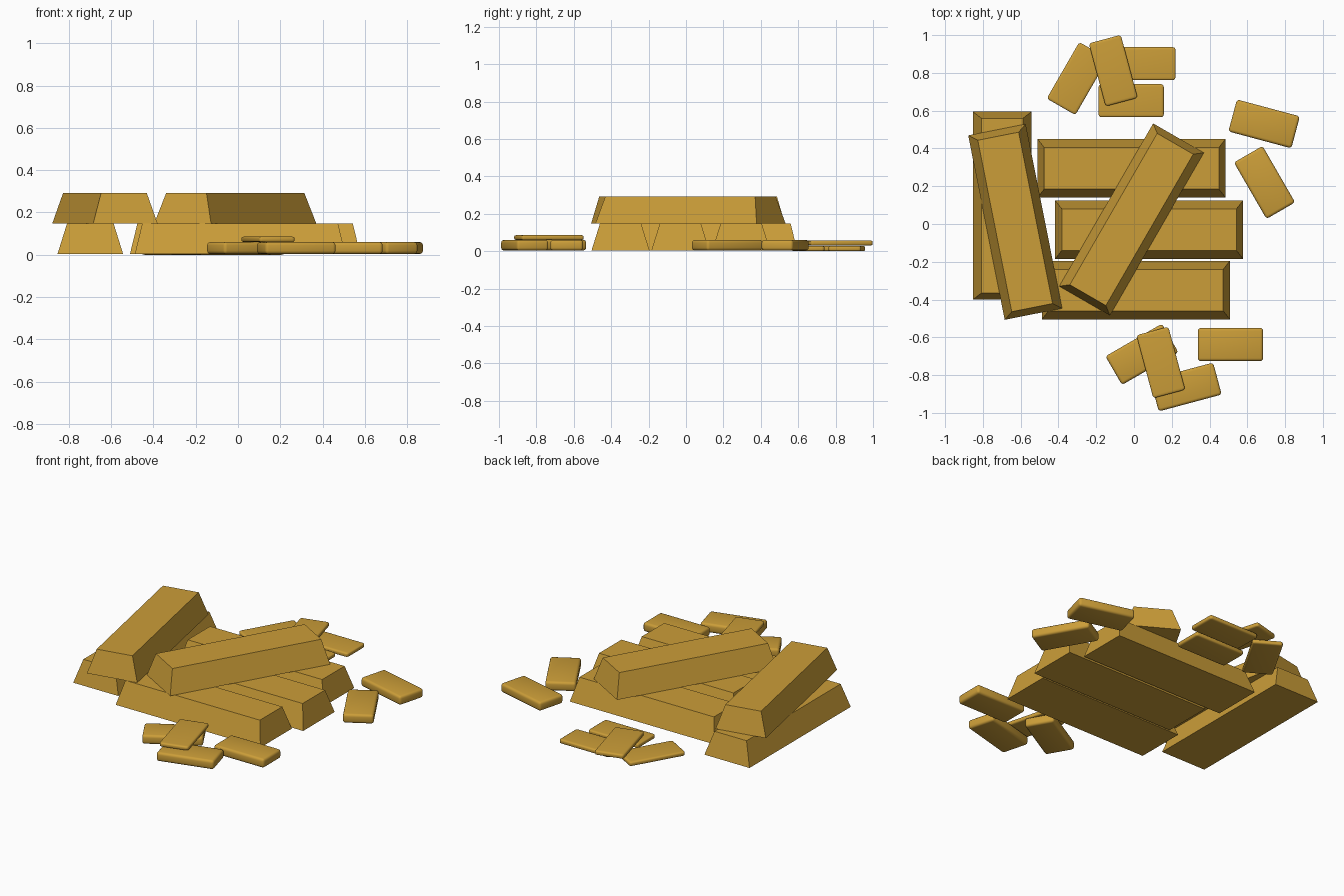
import bpy, bmesh, math

if "Cube" in bpy.data.objects:
    bpy.data.objects.remove(bpy.data.objects["Cube"])

gold = bpy.data.materials.new("gold")
gold.diffuse_color = (0.60, 0.34, 0.04, 1)
gold.use_nodes = True
gold.node_tree.nodes["Principled BSDF"].inputs["Base Color"].default_value = gold.diffuse_color


def finish(bm, name, loc, angle):
    mesh = bpy.data.meshes.new(name)
    bm.to_mesh(mesh)
    bm.free()
    mesh.materials.append(gold)
    ob = bpy.data.objects.new(name, mesh)
    bpy.context.collection.objects.link(ob)
    ob.location = loc
    ob.rotation_euler.z = math.radians(angle)
    return ob


def ingot(name, x, y, z, angle):
    """Large bar with sloping sides, flat faces."""
    bm = bmesh.new()
    bmesh.ops.create_cube(bm, size=1)
    for v in bm.verts:
        top = v.co.z > 0
        v.co.x *= 0.925 if top else 0.995
        v.co.y *= 0.22 if top else 0.31
        v.co.z = 0.144 if top else 0
    finish(bm, name, (x, y, z), angle)


def small_bar(name, x, y, z, angle, thick):
    """Small bar with rounded edges, flattened to its thickness."""
    bm = bmesh.new()
    bmesh.ops.create_cube(bm, size=1)
    for v in bm.verts:
        v.co.x *= 0.345
        v.co.y *= 0.175
        v.co.z = (v.co.z + 0.5) * 0.056
    bmesh.ops.bevel(bm, geom=bm.edges[:], offset=0.015, segments=3,
                    profile=0.5, affect='EDGES')
    for v in bm.verts:
        v.co.z *= thick / 0.056
    for f in bm.faces:
        f.smooth = True
    ob = finish(bm, name, (x, y, z), angle)
    bpy.ops.object.select_all(action='DESELECT')
    bpy.context.view_layer.objects.active = ob
    ob.select_set(True)
    bpy.ops.object.shade_smooth_by_angle(angle=math.radians(35))


# Lower layer, then the two bars lying across it
for i, (x, y, z, a) in enumerate([
        (-0.013, 0.295, 0.004, 0), (0.08, -0.03, 0.004, 0),
        (0.01, -0.35, 0.004, 0), (-0.698, 0.097, 0.004, 90),
        (-0.629, 0.011, 0.148, 101.2), (-0.013, 0.024, 0.148, 60)]):
    ingot(f"large_bar_{i + 1}", x, y, z, a)

# Scattered small bars: front group, right pair, thin back group
for i, (x, y, z, a, t) in enumerate([
        (0.511, -0.638, 0.004, 0, 0.056), (0.042, -0.69, 0.004, 30, 0.056),
        (0.275, -0.863, 0.004, 15, 0.056), (0.142, -0.733, 0.06, -75, 0.026),
        (0.689, 0.53, 0.004, -15, 0.056), (0.691, 0.22, 0.004, -60, 0.056),
        (-0.30, 0.77, 0.0, 60, 0.028), (0.047, 0.849, 0.0, 0, 0.028),
        (-0.015, 0.653, 0.0, 0, 0.028), (-0.11, 0.812, 0.03, -75, 0.028)]):
    small_bar(f"small_bar_{i + 1}", x, y, z, a, t)
